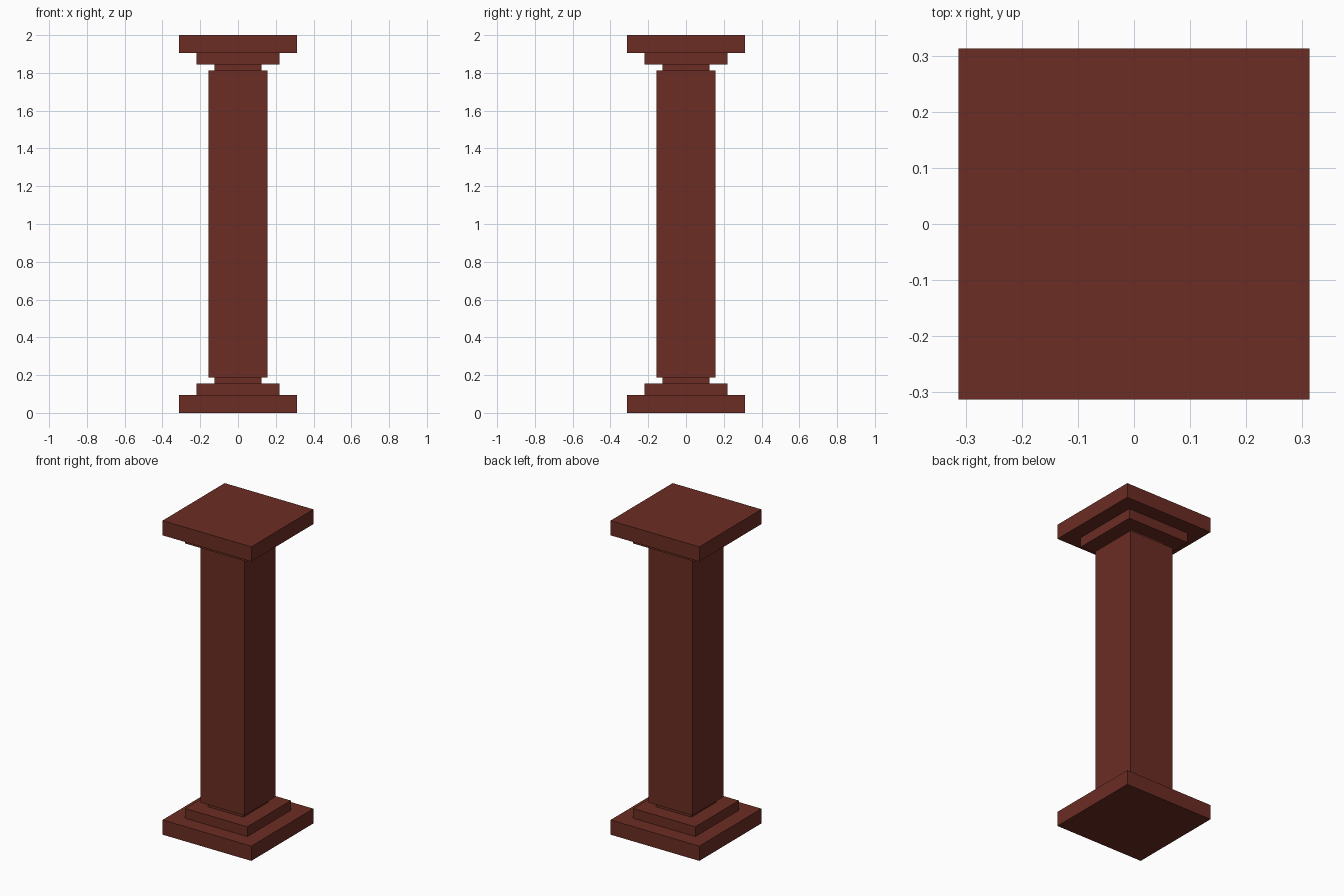
import bpy

if "Cube" in bpy.data.objects:
    bpy.data.objects.remove(bpy.data.objects["Cube"])

U = 1 / 32  # model grid unit

paint = bpy.data.materials.new("dark red brown")
paint.diffuse_color = (0.147, 0.026, 0.017, 1)
paint.use_nodes = True
paint.node_tree.nodes["Principled BSDF"].inputs["Base Color"].default_value = paint.diffuse_color


def block(name, half, z0, z1):
    """Square block with half width and height range in grid units."""
    bpy.ops.mesh.primitive_cube_add(size=1, location=(0, 0, (z0 + z1) / 2 * U))
    ob = bpy.context.object
    ob.name = name
    ob.scale = (2 * half * U, 2 * half * U, (z1 - z0) * U)
    bpy.ops.object.transform_apply(location=False, rotation=False, scale=True)
    ob.data.materials.append(paint)


# Main square shaft
block("shaft", 5, 6, 58)

# Stepped mouldings, mirrored at the foot and the head
for part, half, z0, z1 in (("slab", 10, 0, 3), ("step", 7, 3, 5), ("neck", 4, 5, 6)):
    block("base_" + part, half, z0, z1)
    block("capital_" + part, half, 64 - z1, 64 - z0)
